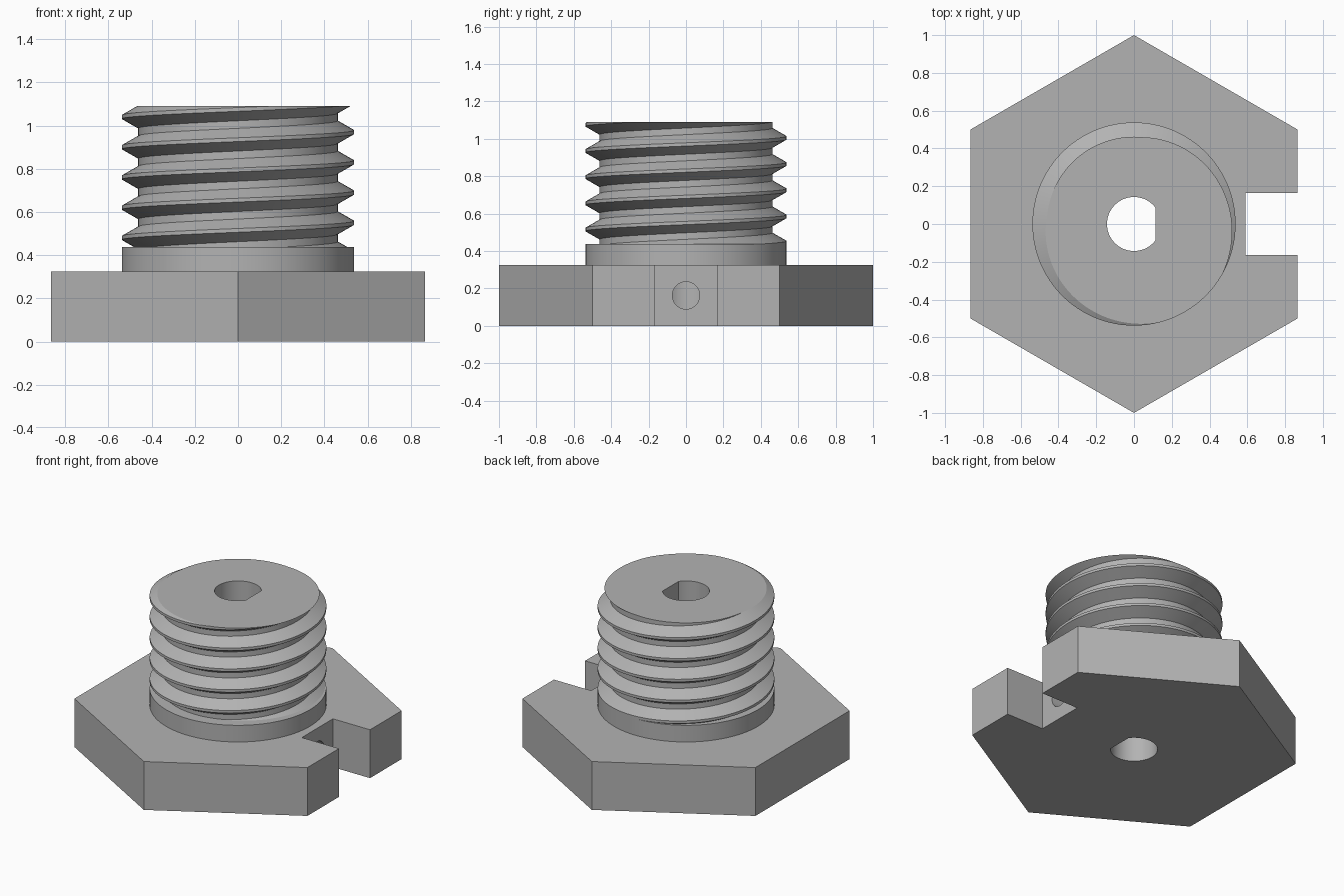
import bpy
import bmesh
from math import sin, cos, pi, acos, radians

if "Cube" in bpy.data.objects:
    bpy.data.objects.remove(bpy.data.objects["Cube"])

HEX_H, COLLAR_TOP, TOP = 0.325, 0.437, 1.09
R_CREST, R_ROOT, PITCH = 0.538, 0.462, 0.14
STEPS = 96

gray = bpy.data.materials.new("plain gray")
gray.use_nodes = True
gray.diffuse_color = (0.45, 0.45, 0.45, 1)
gray.node_tree.nodes["Principled BSDF"].inputs["Base Color"].default_value = (0.45, 0.45, 0.45, 1)


def finish(name, bm):
    bmesh.ops.recalc_face_normals(bm, faces=bm.faces)
    mesh = bpy.data.meshes.new(name)
    bm.to_mesh(mesh)
    bm.free()
    mesh.materials.append(gray)
    obj = bpy.data.objects.new(name, mesh)
    bpy.context.collection.objects.link(obj)
    return obj


def prism(name, outline, z0, z1):
    """Extrude a flat outline upward from z0 to z1."""
    bm = bmesh.new()
    base = bm.faces.new([bm.verts.new((x, y, z0)) for x, y in outline])
    grown = bmesh.ops.extrude_face_region(bm, geom=[base], use_keep_orig=True)
    moved = [v for v in grown["geom"] if isinstance(v, bmesh.types.BMVert)]
    bmesh.ops.translate(bm, verts=moved, vec=(0, 0, z1 - z0))
    return finish(name, bm)


def arc(radius, start, end, count):
    return [(radius * cos(start + (end - start) * i / count),
             radius * sin(start + (end - start) * i / count)) for i in range(count + 1)]


def activate(obj):
    bpy.ops.object.select_all(action='DESELECT')
    obj.select_set(True)
    bpy.context.view_layer.objects.active = obj


def cut(obj, cutter):
    activate(obj)
    mod = obj.modifiers.new("cut", 'BOOLEAN')
    mod.operation, mod.solver, mod.object = 'DIFFERENCE', 'EXACT', cutter
    bpy.ops.object.modifier_apply(modifier=mod.name)


def helical_thread():
    """Sweep one tooth profile along a helix, then trim flat at both ends."""
    bm = bmesh.new()
    crest, flank = PITCH / 16, PITCH * 0.375
    tooth = [(R_ROOT, -flank), (R_CREST, -crest), (R_CREST, crest), (R_ROOT, flank)]
    first_z = 1.04 - PITCH * 6.5
    rows = []
    for i in range(STEPS * 8 + 1):
        a = 2 * pi * i / STEPS
        z = first_z + PITCH * i / STEPS
        rows.append([bm.verts.new((r * cos(a), r * sin(a), z + dz)) for r, dz in tooth])
    for i in range(len(rows) - 1):
        lo, hi = rows[i], rows[i + 1]
        for k in range(3):
            bm.faces.new((lo[k], hi[k], hi[k + 1], lo[k + 1]))
        # root band joins this turn to the next one
        if i + 1 + STEPS < len(rows):
            bm.faces.new((lo[3], hi[3], rows[i + 1 + STEPS][0], rows[i + STEPS][0]))
    for z, side in ((COLLAR_TOP, -1), (TOP, 1)):
        bmesh.ops.bisect_plane(bm, geom=bm.verts[:] + bm.edges[:] + bm.faces[:], dist=1e-6,
                               plane_co=(0, 0, z), plane_no=(0, 0, side), clear_outer=True)
        rim = [e for e in bm.edges if e.is_boundary and all(abs(v.co.z - z) < 1e-4 for v in e.verts)]
        bmesh.ops.contextual_create(bm, geom=rim)
    return finish("thread", bm)


# Hexagonal flange with a rectangular slot in its left side
flat_x, slot_x, slot_y = cos(radians(30)), 0.59, 0.165
flange = prism("hex_flange", [(flat_x, -slot_y), (slot_x, -slot_y), (slot_x, slot_y), (flat_x, slot_y),
                              (flat_x, 0.5), (0, 1), (-flat_x, 0.5), (-flat_x, -0.5), (0, -1),
                              (flat_x, -0.5)], 0, HEX_H)

# Plain collar and threaded stud
collar = prism("collar", arc(R_CREST, 0, 2 * pi, STEPS)[:-1], HEX_H, COLLAR_TOP)
thread = helical_thread()

# D-shaped shaft bore through everything
half = acos(0.115 / 0.143)
bore = prism("bore_cutter", arc(0.143, half, 2 * pi - half, 48), -0.2, 1.3)
for part in (flange, collar, thread):
    cut(part, bore)

# Set-screw hole from the slot to the flat of the bore
screw = prism("screw_hole_cutter", arc(0.073, 0, 2 * pi, 40)[:-1], 0.05, 0.7)
screw.rotation_euler = (0, pi / 2, 0)
screw.location = (0, 0, HEX_H / 2)
bpy.context.view_layer.update()
cut(flange, screw)

for cutter in (bore, screw):
    bpy.data.objects.remove(cutter)
for part in (flange, collar, thread):
    activate(part)
    bpy.ops.object.shade_smooth_by_angle(angle=radians(25))
